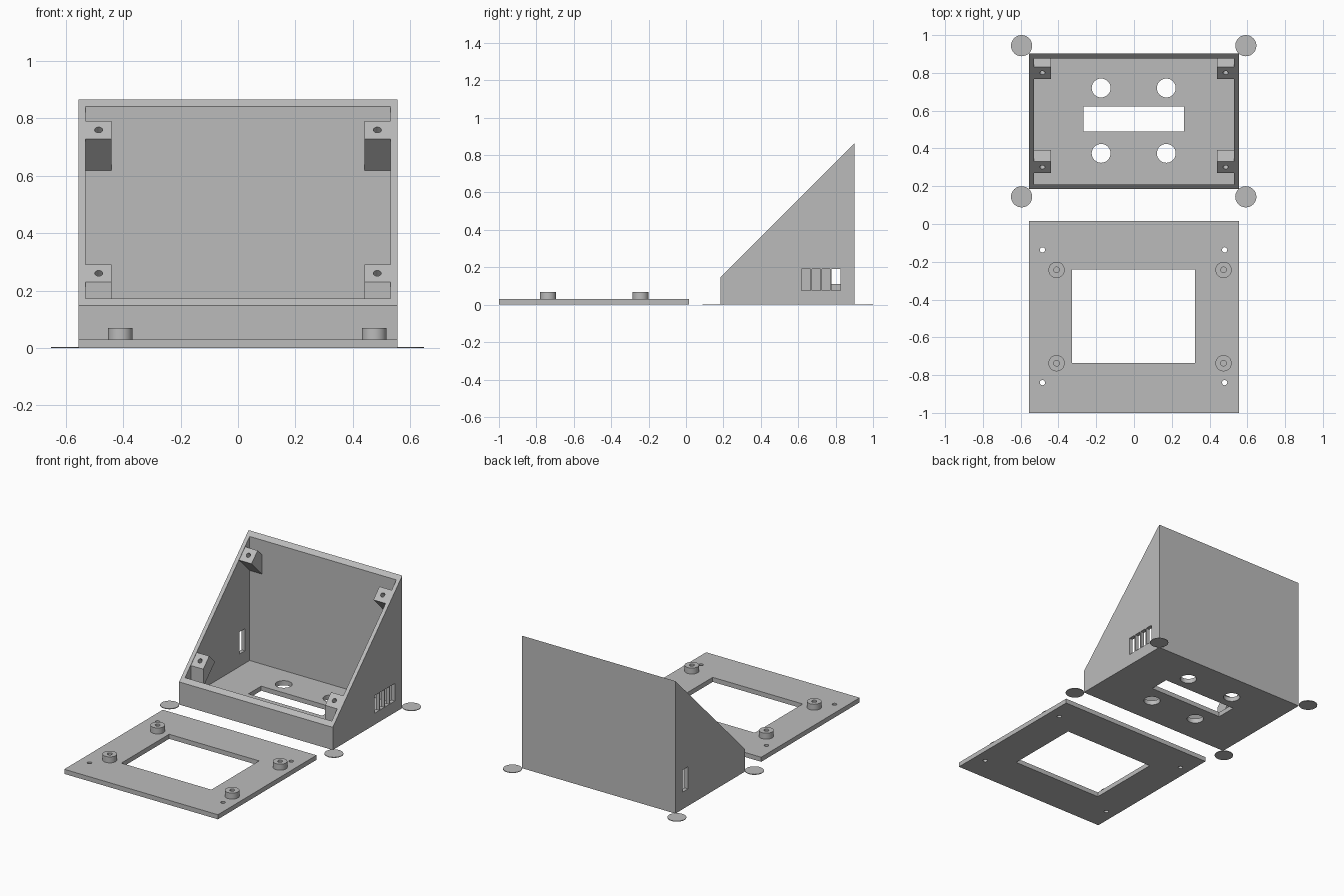
import bpy, bmesh, math
from mathutils import Matrix, Vector

old = bpy.data.objects.get("Cube")
if old:
    bpy.data.objects.remove(old)

GREY = (0.5, 0.5, 0.5, 1)
mat = bpy.data.materials.new("plain grey")
mat.use_nodes = True
mat.diffuse_color = GREY
mat.node_tree.nodes["Principled BSDF"].inputs["Base Color"].default_value = GREY


def finish(name, bm):
    bmesh.ops.recalc_face_normals(bm, faces=bm.faces)
    mesh = bpy.data.meshes.new(name)
    bm.to_mesh(mesh)
    bm.free()
    mesh.materials.append(mat)
    ob = bpy.data.objects.new(name, mesh)
    bpy.context.collection.objects.link(ob)
    return ob


def box(name, x0, x1, y0, y1, z0, z1):
    return prism(name, [(y0, z0), (y1, z0), (y1, z1), (y0, z1)], x0, x1)


def prism(name, profile, x0, x1):
    """Extrude a (y, z) profile along x."""
    bm = bmesh.new()
    face = bm.faces.new([bm.verts.new((x0, y, z)) for y, z in profile])
    ext = bmesh.ops.extrude_face_region(bm, geom=[face])
    moved = [v for v in ext["geom"] if isinstance(v, bmesh.types.BMVert)]
    bmesh.ops.translate(bm, verts=moved, vec=(x1 - x0, 0, 0))
    return finish(name, bm)


def cylinder(name, centre, radius, depth, tilt=0, segments=32):
    bm = bmesh.new()
    place = Matrix.Translation(Vector(centre)) @ Matrix.Rotation(tilt, 4, "X")
    bmesh.ops.create_cone(bm, cap_ends=True, segments=segments, radius1=radius,
                          radius2=radius, depth=depth, matrix=place)
    return finish(name, bm)


def activate(ob):
    bpy.ops.object.select_all(action="DESELECT")
    ob.select_set(True)
    bpy.context.view_layer.objects.active = ob


def cut(ob, cutters):
    """Subtract each cutter and remove it."""
    activate(ob)
    for c in cutters:
        mod = ob.modifiers.new("cut", "BOOLEAN")
        mod.operation = "DIFFERENCE"
        mod.solver = "EXACT"
        mod.object = c
        bpy.ops.object.modifier_apply(modifier=mod.name)
        bpy.data.objects.remove(c)


def smooth(ob):
    activate(ob)
    bpy.ops.object.shade_smooth_by_angle(angle=math.radians(30))


W, FRONT, BACK = 0.555, 0.185, 0.902
IN_W, IN_FRONT, IN_BACK = 0.53, 0.21, 0.877
FLOOR = 0.03

# Sloped housing with an open top, floor openings and a side slot
housing = prism("housing", [(FRONT, 0), (BACK, 0), (BACK, 0.865), (FRONT, 0.148)], -W, W)
cutters = [box("cavity", -IN_W, IN_W, IN_FRONT, IN_BACK, FLOOR, 1.2),
           box("floor_window", -0.268, 0.266, 0.49, 0.622, -0.1, 0.1),
           box("side_slot", -0.6, -0.5, 0.773, 0.828, 0.112, 0.256)]
for x in (-0.174, 0.171):
    for y in (0.374, 0.72):
        cutters.append(cylinder("floor_hole", (x, y, 0), 0.05, 0.2))
# Vent openings separated by thin bars
pitch, bar = 0.052, 0.008
for i in range(4):
    y = 0.618 + i * pitch
    cutters.append(box("vent", 0.5, 0.6, y + (bar / 2 if i else 0),
                       y + pitch - (bar / 2 if i < 3 else 0), 0.075, 0.19))
cut(housing, cutters)
smooth(housing)

# Corner screw posts, flush with the slope
upper = [(0.768, 0.727), (0.831, 0.79), (0.882, 0.739), (0.882, 0.613)]
lower = [(0.27, 0.229), (0.332, 0.291), (0.391, 0.232), (0.27, 0.111)]
for side, sx in (("right", -1), ("left", 1)):
    for level, profile, y in (("upper", upper, 0.8), ("lower", lower, 0.301)):
        post = prism(f"{level}_{side}_post", profile, sx * 0.44, sx * (IN_W + 0.005))
        cut(post, [cylinder("screw_hole", (sx * 0.485, y, y - 0.041), 0.014, 0.12,
                            math.radians(45), 16)])
        smooth(post)

# Front panel with window and screw holes
panel = box("front_panel", -W, W, -1, 0.017, 0, FLOOR)
cutters = [box("panel_window", -0.328, 0.322, -0.735, -0.242, -0.1, 0.1)]
for x in (-0.485, 0.48):
    for y in (-0.137, -0.84):
        cutters.append(cylinder("panel_hole", (x, y, 0), 0.014, 0.2, segments=16))
cut(panel, cutters)
smooth(panel)

# Hollow standoffs on the panel
for x in (-0.41, 0.474):
    for y in (-0.243, -0.737):
        post = cylinder("standoff", (x, y, 0.049), 0.043, 0.04)
        cut(post, [cylinder("standoff_hole", (x, y, 0.08), 0.015, 0.1, segments=16)])
        smooth(post)

# Thin corner discs under the housing
for x in (-0.595, 0.592):
    for y in (0.144, 0.944):
        smooth(cylinder("corner_disc", (x, y, 0.002), 0.056, 0.004))
